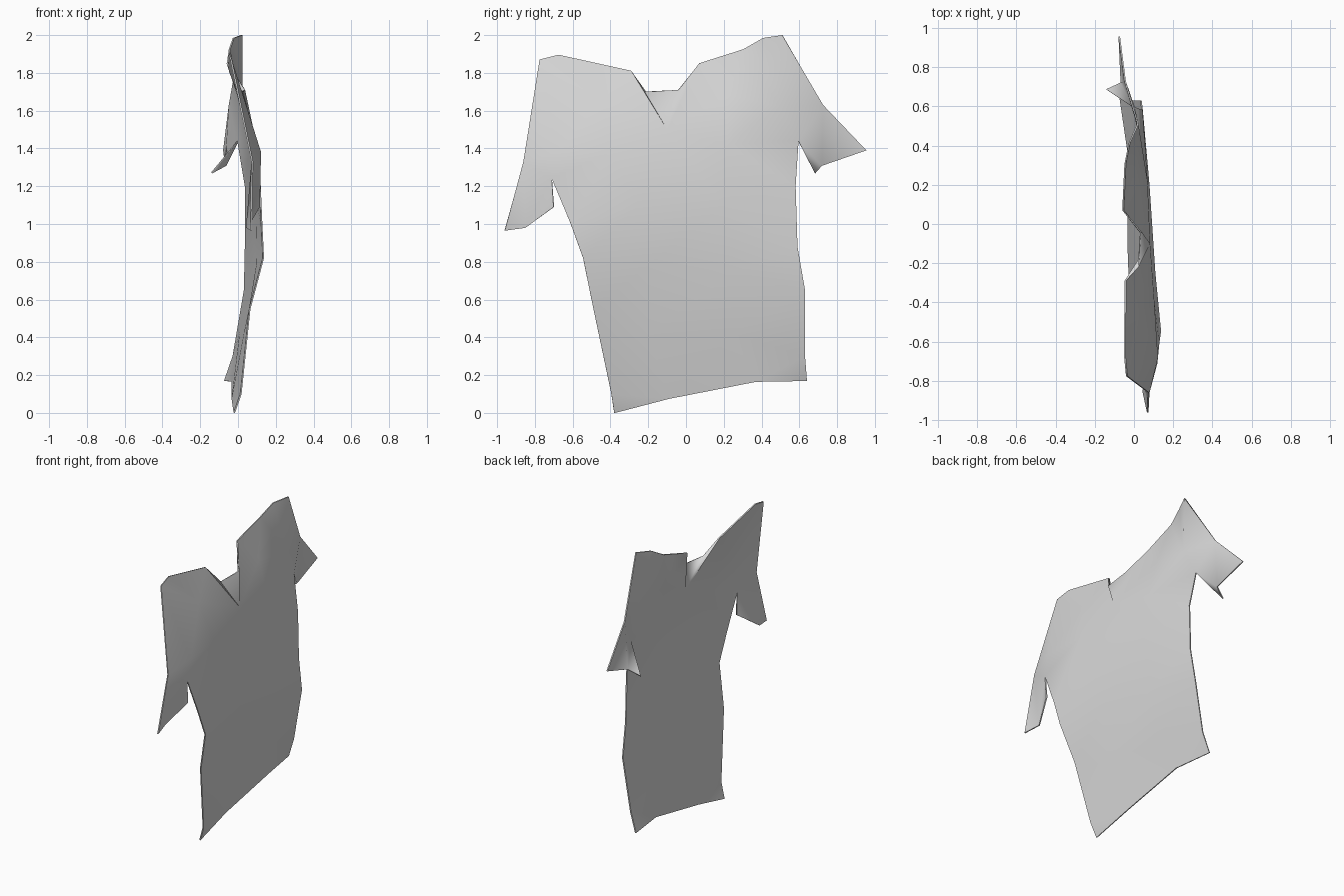
import bpy
import math
from mathutils import Vector
from mathutils.geometry import delaunay_2d_cdt

default = bpy.data.objects.get("Cube")
if default:
    bpy.data.objects.remove(default, do_unlink=True)

# Flat cloth colour
cloth = bpy.data.materials.new("grey_cloth")
cloth.use_nodes = True
colour = (0.68, 0.68, 0.68, 1)
cloth.diffuse_color = colour
cloth.node_tree.nodes["Principled BSDF"].inputs["Base Color"].default_value = colour

# Cloth outline pieces as (y, z, drape in x)
hem = [(-.38, 0, -.02), (-.09, .075, -.03), (.37, .165, -.03), (.64, .17, -.07)]
left_side = [(.63, .3, -.025), (.63, .65, .035), (.59, .88, .04), (.58, 1.2, .04), (.595, 1.44, .0)]
left_sleeve = [(.685, 1.27, -.14), (.72, 1.31, -.065), (.955, 1.39, -.075), (.725, 1.63, -.045)]
left_shoulder = [(.51, 2, .02), (.41, 1.985, -.024), (.305, 1.925, -.045)]
neckline = [(.07, 1.85, -.056), (-.04, 1.71, .034), (-.215, 1.70, .022), (-.29, 1.81, -.045)]
right_shoulder = [(-.675, 1.895, -.047), (-.775, 1.87, -.037)]
right_sleeve = [(-.86, 1.33, .075), (-.96, .965, .07), (-.85, .98, .046), (-.70, 1.09, .112)]
right_side = [(-.71, 1.24, .115), (-.61, 1.0, .125), (-.545, .82, .134), (-.49, .55, .062), (-.395, .1, .015)]
outline = (hem + left_side + left_sleeve + left_shoulder + neckline
           + right_shoulder + right_sleeve + right_side)

# Folds inside the outline: collar dip, chest, body and lower drape
folds = [(-.1, 1.5, .078),
         (-.68, 1.38, .118), (-.4, 1.38, .10), (-.45, 1.65, .02), (.22, 1.42, .065),
         (.22, 1.68, .0), (.5, 1.62, .02),
         (-.25, 1.1, .105), (.2, 1.1, .075), (-.2, .78, .10), (.25, .75, .07),
         (-.2, .42, .035), (.25, .42, .012)]

points = outline + folds
count = len(outline)
edges = [(i, (i + 1) % count) for i in range(count)]
# Creases running from the collar dip to both ends of the neckline
edges += [(count, outline.index(neckline[0])), (count, outline.index(neckline[-1]))]
flat, _, faces, source, _, _ = delaunay_2d_cdt(
    [Vector(p[:2]) for p in points], edges, [], 1, 1e-5)
verts = [(points[s[0]][2] if s else 0, v.x, v.y) for v, s in zip(flat, source)]

mesh = bpy.data.meshes.new("shirt")
mesh.from_pydata(verts, [], faces)
mesh.materials.append(cloth)
shirt = bpy.data.objects.new("shirt", mesh)
bpy.context.collection.objects.link(shirt)

# Front and back layers of the flattened shirt
layers = shirt.modifiers.new("layers", 'SOLIDIFY')
layers.thickness = 0.008
layers.offset = 0

bpy.ops.object.select_all(action='DESELECT')
shirt.select_set(True)
bpy.context.view_layer.objects.active = shirt
bpy.ops.object.modifier_apply(modifier=layers.name)
bpy.ops.object.shade_smooth_by_angle(angle=math.radians(70))
